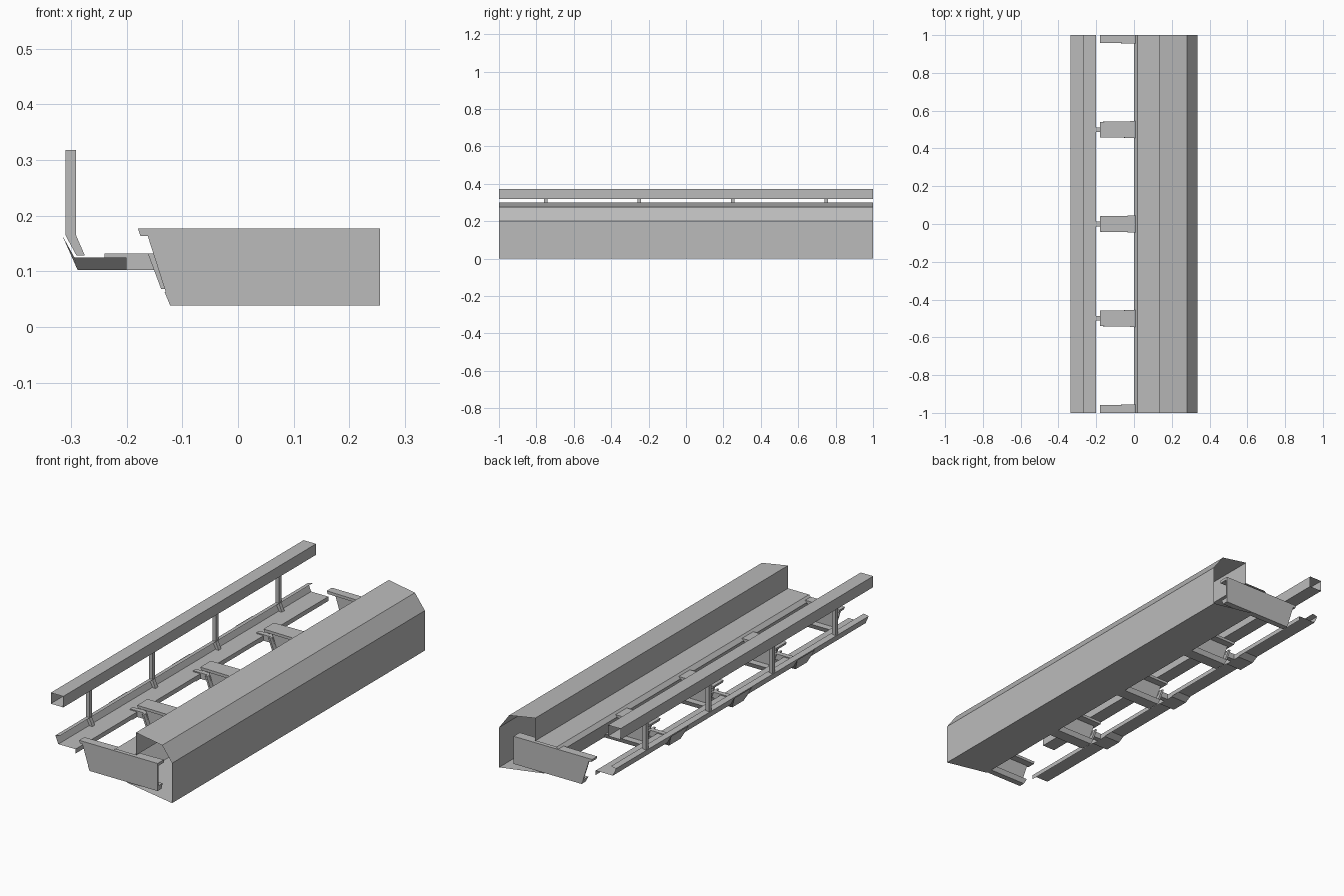
import bpy, bmesh

cube = bpy.data.objects.get("Cube")
if cube:
    bpy.data.objects.remove(cube, do_unlink=True)

GREY = (0.5, 0.5, 0.5, 1)
steel = bpy.data.materials.new("grey_steel")
steel.use_nodes = True
steel.diffuse_color = GREY
steel.node_tree.nodes["Principled BSDF"].inputs["Base Color"].default_value = GREY


def finish(name, bm):
    mesh = bpy.data.meshes.new(name)
    bm.to_mesh(mesh)
    bm.free()
    mesh.materials.append(steel)
    obj = bpy.data.objects.new(name, mesh)
    bpy.context.collection.objects.link(obj)
    return obj


def sheet(name, profile, closed=False):
    """Thin full-length sheet following an x-z profile."""
    bm = bmesh.new()
    front, back = ([bm.verts.new((x, y, z)) for x, z in profile] for y in (-1, 1))
    count = len(profile)
    for i in range(count if closed else count - 1):
        j = (i + 1) % count
        bm.faces.new((front[i], front[j], back[j], back[i]))
    if closed:
        bmesh.ops.recalc_face_normals(bm, faces=bm.faces)
    return finish(name, bm)


def prism(name, outline, y, half_width):
    """Solid x-z outline, its width given per point, trimmed at the ends."""
    bm = bmesh.new()
    sides = []
    for s in (-1, 1):
        sides.append([bm.verts.new((x, max(-1, min(1, y + s * half_width(x, z))), z))
                      for x, z in outline])
    a, b = sides
    bm.faces.new(a)
    bm.faces.new(b[::-1])
    for i in range(len(a)):
        j = (i + 1) % len(a)
        bm.faces.new((a[i], b[i], b[j], a[j]))
    bmesh.ops.recalc_face_normals(bm, faces=bm.faces)
    return finish(name, bm)


# Main hollow beam with a raised back and a lower shelf
sheet("main_beam", [(0.335, 0), (0.335, 0.2), (0.28, 0.275), (0.135, 0.3),
                    (0.135, 0.186), (0.018, 0.186), (0, 0.168), (0.085, 0.036)], True)

# Hollow hand rail
sheet("top_rail", [(-0.337, 0.318), (-0.268, 0.318), (-0.268, 0.373), (-0.337, 0.373)], True)

# Folded stringer under the rail
sheet("stringer", [(-0.285, 0.172), (-0.312, 0.166), (-0.295, 0.127),
                   (-0.2, 0.127), (-0.2, 0.105)])


def taper(x, z):
    return 0.046 + 0.045 * x


def thin(x, z):
    return 0.006


# Cantilever brackets, halved at both ends
for y in (-1, -0.5, 0, 0.5, 1):
    prism("bracket_top_flange", [(-0.18, 0.177), (-0.175, 0.163), (0.255, 0.163), (0.255, 0.177)],
          y, lambda x, z: 0.049 + 0.045 * min(x, 0))
    prism("bracket_web", [(-0.162, 0.163), (-0.13, 0.063), (0.255, 0.063), (0.255, 0.163)], y, thin)
    prism("bracket_bottom_flange", [(-0.132, 0.063), (-0.122, 0.039), (0.255, 0.039), (0.255, 0.063)],
          y, lambda x, z: 0.04 if z > 0.05 else 0.03)
    if abs(y) < 1:
        # Slanted end plate, and the arm carrying the stringer
        prism("bracket_end_plate", [(-0.162, 0.132), (-0.138, 0.068), (-0.128, 0.068), (-0.152, 0.132)],
              y, lambda x, z: 0.03)
        prism("arm", [(-0.24, 0.132), (-0.24, 0.102), (-0.14, 0.102), (-0.15, 0.132)],
              y, lambda x, z: 0.012)
        prism("arm_saddle", [(-0.316, 0.165), (-0.288, 0.102), (-0.2, 0.102), (-0.2, 0.125), (-0.294, 0.125)],
              y, lambda x, z: 0.045 if z < 0.11 else 0.07)

# Rail posts with a small bent foot
for y in (-0.75, -0.25, 0.25, 0.75):
    prism("post", [(-0.31, 0.318), (-0.31, 0.165), (-0.29, 0.128), (-0.275, 0.128),
                   (-0.291, 0.165), (-0.291, 0.318)], y, lambda x, z: 0.01)
